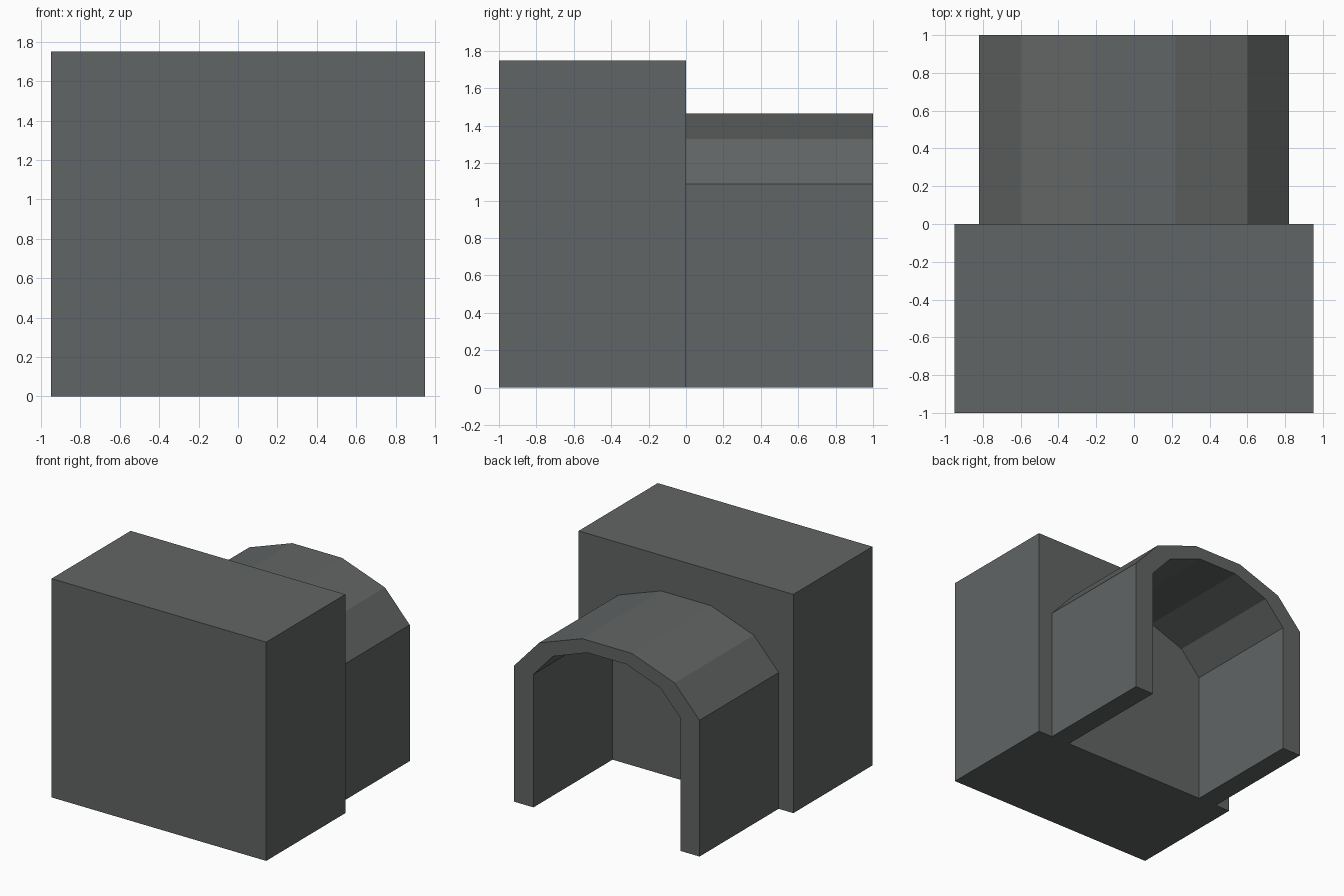
import bpy

if "Cube" in bpy.data.objects:
    bpy.data.objects.remove(bpy.data.objects["Cube"])

grey = bpy.data.materials.new("dark grey")
grey.diffuse_color = (0.120, 0.130, 0.128, 1)
grey.use_nodes = True
grey.node_tree.nodes["Principled BSDF"].inputs["Base Color"].default_value = grey.diffuse_color


def extrude_profile(name, profile, y0, y1, quads=None):
    """Extrude an (x, z) outline along y; end caps are one polygon or given quads."""
    n = len(profile)
    verts = [(x, y, z) for y in (y0, y1) for x, z in profile]
    caps = quads or [tuple(range(n))]
    faces = list(caps) + [tuple(i + n for i in reversed(c)) for c in caps]
    for i in range(n):
        j = (i + 1) % n
        faces.append((j, i, i + n, j + n))
    mesh = bpy.data.meshes.new(name)
    mesh.from_pydata(verts, [], faces)
    mesh.materials.append(grey)
    mesh.update()
    obj = bpy.data.objects.new(name, mesh)
    bpy.context.collection.objects.link(obj)
    return obj


# Solid front block
extrude_profile("front_block", [(-0.95, 0), (0.95, 0), (0.95, 1.75), (-0.95, 1.75)], -1, 0)

# Open five-facet tunnel behind the block
outer_half = [(0.82, 0), (0.82, 1.09), (0.60, 1.33), (0.22, 1.465)]
inner_half = [(0.65, 0), (0.65, 1.065), (0.476, 1.255), (0.174, 1.365)]


def mirrored(half):
    return half + [(-x, z) for x, z in reversed(half)]


outer, inner = mirrored(outer_half), mirrored(inner_half)
count = len(outer)
outline = outer + inner[::-1]
last = 2 * count - 1
cap_quads = [(i, i + 1, last - i - 1, last - i) for i in range(count - 1)]
extrude_profile("tunnel_arch", outline, 0, 1, cap_quads)
